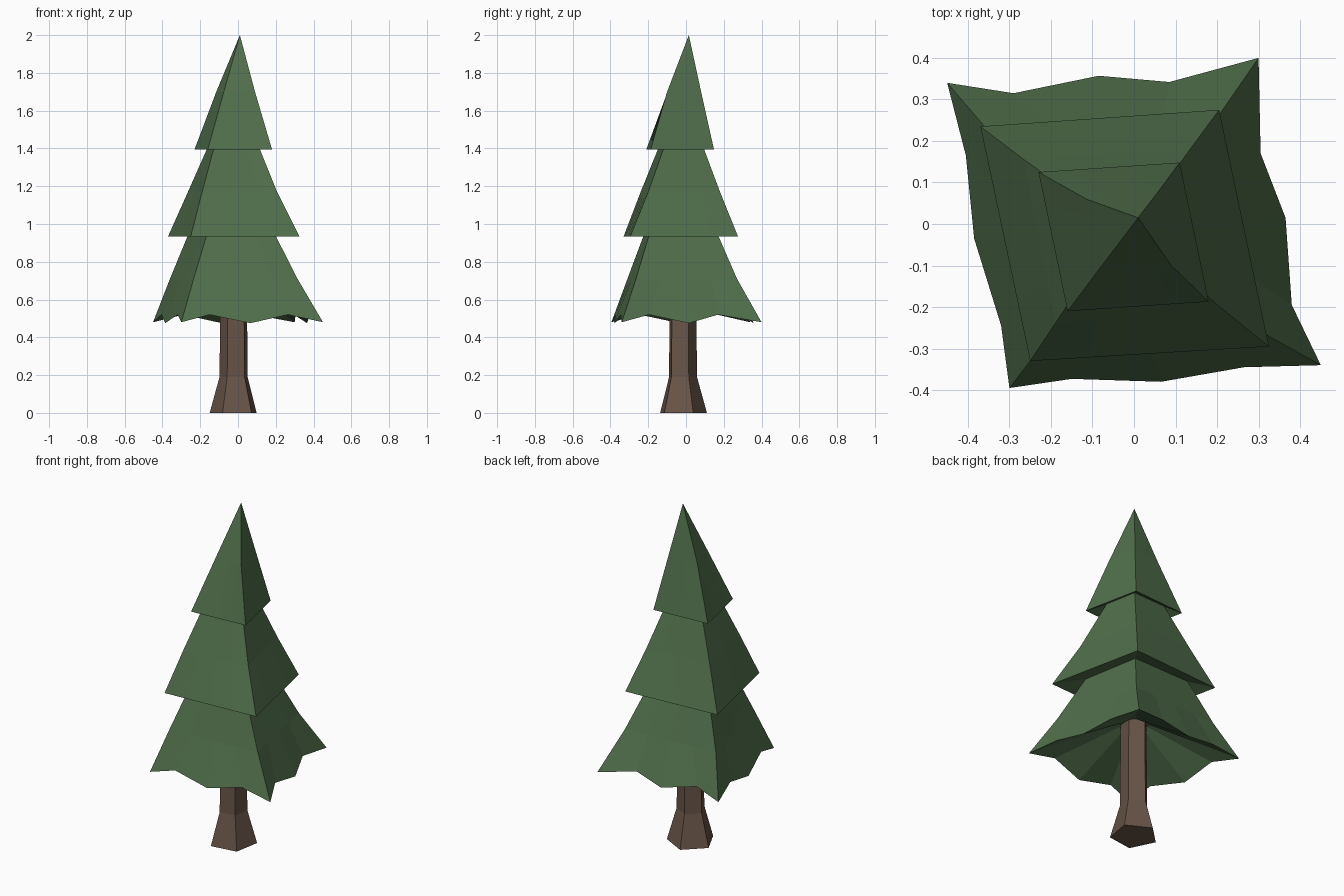
import bpy
import math

if "Cube" in bpy.data.objects:
    bpy.data.objects.remove(bpy.data.objects["Cube"])


def material(name, colour):
    m = bpy.data.materials.new(name)
    m.diffuse_color = (*colour, 1)
    m.use_nodes = True
    m.node_tree.nodes["Principled BSDF"].inputs["Base Color"].default_value = m.diffuse_color
    return m


def loft(name, rings, mat, cap_start=False, cap_end=False):
    """Join equal-length rings of points with flat faces; a ring of one point is a tip."""
    verts, faces, starts = [], [], []
    for ring in rings:
        starts.append(len(verts))
        verts += ring
    for k in range(len(rings) - 1):
        a, b, n, m = starts[k], starts[k + 1], len(rings[k]), len(rings[k + 1])
        for i in range(n):
            j = (i + 1) % n
            if m == 1:
                faces.append((a + i, a + j, b))
            else:
                faces.append((a + i, a + j, b + j, b + i))
    if cap_start:
        faces.append(tuple(reversed(range(len(rings[0])))))
    if cap_end:
        faces.append(tuple(range(starts[-1], len(verts))))
    mesh = bpy.data.meshes.new(name)
    mesh.from_pydata(verts, [], faces)
    mesh.materials.append(mat)
    obj = bpy.data.objects.new(name, mesh)
    bpy.context.collection.objects.link(obj)
    return obj


def square(z, corners, steps=4):
    """Four corners (front-left, front-right, back-right, back-left), edges subdivided."""
    pts = []
    for i in range(4):
        (x0, y0), (x1, y1) = corners[i], corners[(i + 1) % 4]
        for s in range(steps):
            t = s / steps
            pts.append((x0 + (x1 - x0) * t, y0 + (y1 - y0) * t, z))
    return pts


green = material("pine green", (0.08, 0.155, 0.07))
brown = material("bark brown", (0.14, 0.09, 0.065))

# Ragged hem of the lowest tier, counter-clockwise from the front-left corner
hem_xy = [(-.30, -.395), (-.15, -.373), (.065, -.38), (.265, -.345),
          (.45, -.34), (.38, -.195), (.365, .015), (.305, .17),
          (.30, .40), (.085, .342), (-.085, .357), (-.29, .315),
          (-.45, .34), (-.405, .165), (-.385, -.035), (-.32, -.245)]
hem_z = (.48, .52, .475, .52)
hem = [(x, y, hem_z[i % 4]) for i, (x, y) in enumerate(hem_xy)]

# Underside rises inward to the trunk
inner = [(-.02 + x * .16, -.02 + y * .16, .69) for x, y in hem_xy]

# Foliage: three stacked tiers, each with a slightly hollow underside
loft("foliage", [
    inner,
    hem,
    square(.71, [(-.235, -.31), (.315, -.265), (.21, .27), (-.36, .235)]),
    square(.97, [(-.157, -.213), (.183, -.187), (.122, .157), (-.253, .147)]),
    square(.935, [(-.25, -.33), (.325, -.295), (.205, .275), (-.37, .235)]),
    square(1.17, [(-.19, -.24), (.207, -.20), (.135, .18), (-.265, .155)]),
    square(1.43, [(-.12, -.135), (.102, -.108), (.065, .083), (-.15, .073)]),
    square(1.395, [(-.16, -.21), (.18, -.187), (.11, .148), (-.23, .125)]),
    square(1.7, [(-.075, -.097), (.09, -.10), (.06, .08), (-.115, .06)]),
    [(.01, .015, 2.0)],
], green, cap_start=True)

# Trunk: five-sided with a flared foot
trunk_rings = []
for z, r in ((0, .132), (.19, .079), (.72, .074)):
    trunk_rings.append([(-.02 + r * math.cos(math.radians(26 + 72 * i)),
                         -.02 + r * math.sin(math.radians(26 + 72 * i)), z)
                        for i in range(5)])
loft("trunk", trunk_rings, brown, cap_start=True, cap_end=True)
